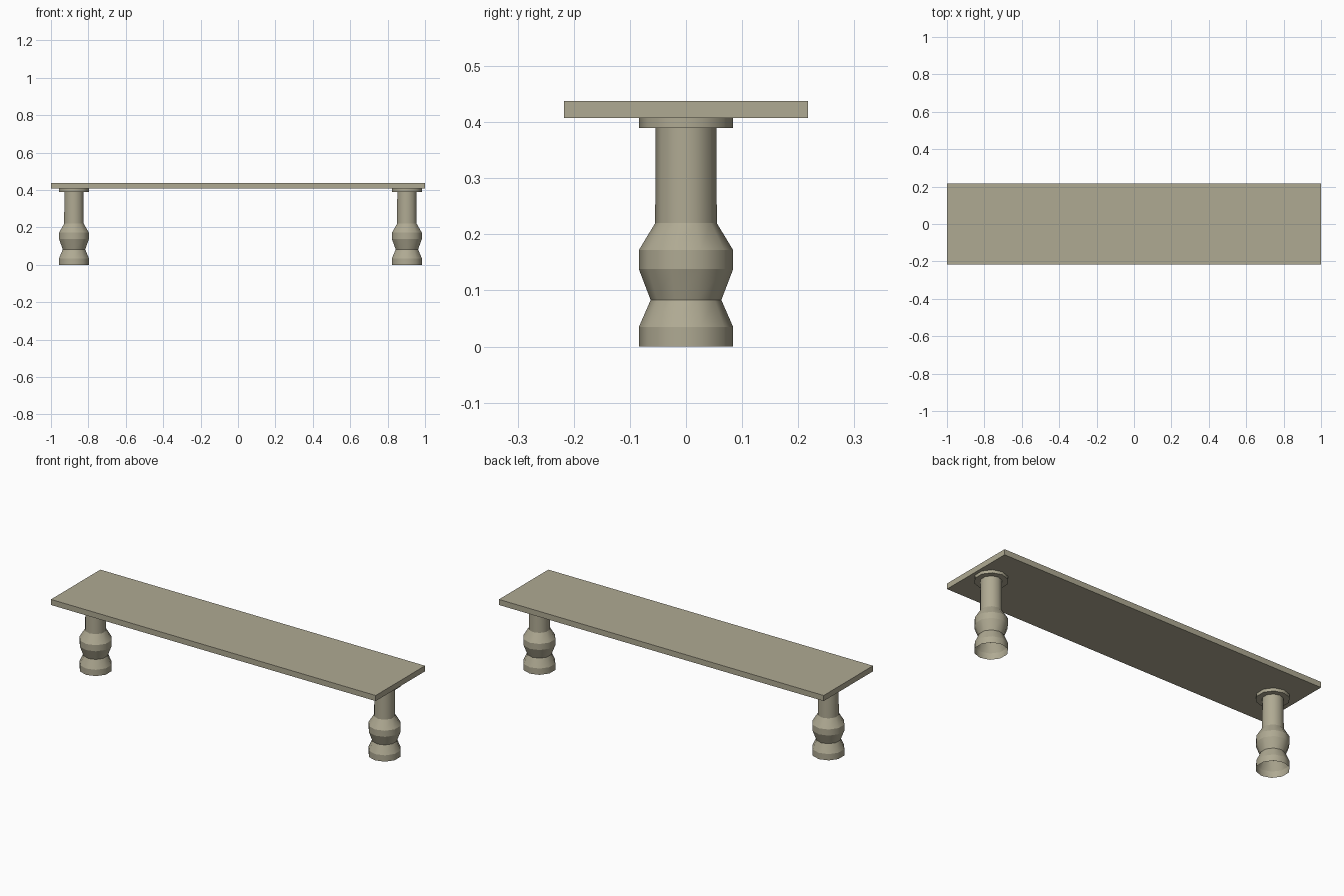
import bpy, bmesh, math

if "Cube" in bpy.data.objects:
    bpy.data.objects.remove(bpy.data.objects["Cube"])

mat = bpy.data.materials.new("olive stone")
mat.diffuse_color = (0.43, 0.40, 0.29, 1)
mat.use_nodes = True
mat.node_tree.nodes["Principled BSDF"].inputs["Base Color"].default_value = mat.diffuse_color
SIDES = 10


def finish(bm, name):
    mesh = bpy.data.meshes.new(name)
    bm.to_mesh(mesh)
    bm.free()
    mesh.materials.append(mat)
    obj = bpy.data.objects.new(name, mesh)
    bpy.context.collection.objects.link(obj)
    return obj


def lathe(name, cx, profile):
    """Open turned shell: smooth around, sharp between bands."""
    bm = bmesh.new()
    rings = []
    for r, z in profile:
        rings.append([bm.verts.new((cx + r * math.cos(a), r * math.sin(a), z))
                      for a in (math.pi / 2 + 2 * math.pi * i / SIDES for i in range(SIDES))])
    for lo, hi in zip(rings, rings[1:]):
        for i in range(SIDES):
            j = (i + 1) % SIDES
            bm.faces.new((lo[i], lo[j], hi[j], hi[i])).smooth = True
    for e in bm.edges:
        if abs(e.verts[0].co.z - e.verts[1].co.z) < 1e-5:
            e.smooth = False
    return finish(bm, name)


# Seat slab
bm = bmesh.new()
bmesh.ops.create_cube(bm, size=1)
bmesh.ops.scale(bm, vec=(2, 0.434, 0.031), verts=bm.verts)
bmesh.ops.translate(bm, vec=(0, 0, 0.4225), verts=bm.verts)
finish(bm, "seat")

# Baluster legs, hollow at the foot, with a flange under the seat
leg = [(0.084, 0), (0.084, 0.035), (0.063, 0.083), (0.084, 0.138),
       (0.084, 0.172), (0.055, 0.22), (0.054, 0.39)]
flange = [(0.054, 0.39), (0.084, 0.39), (0.084, 0.407)]
for side, x in (("left", -0.877), ("right", 0.903)):
    lathe(side + "_leg", x, leg)
    lathe(side + "_flange", x, flange)
